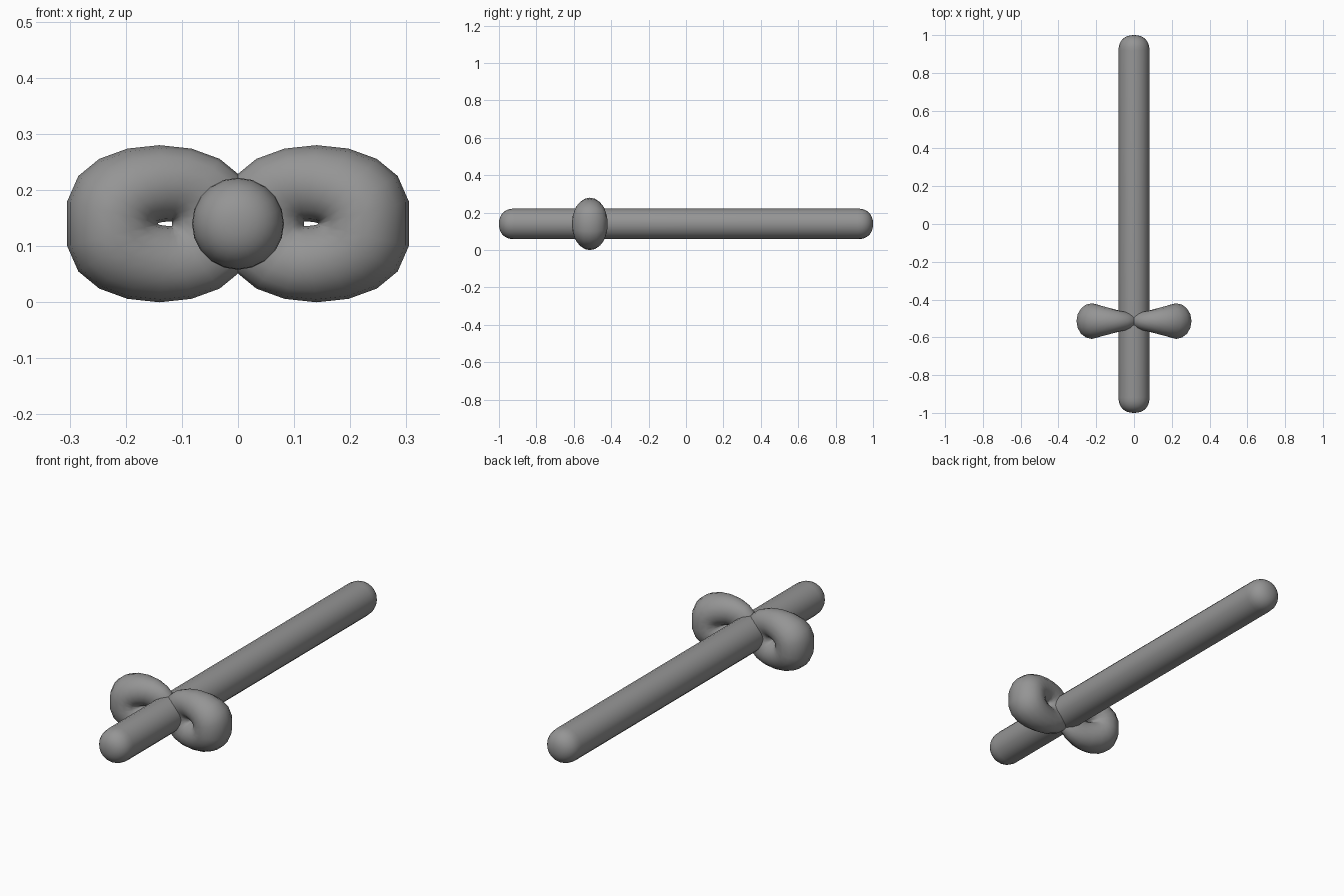
import bpy, bmesh, math

if "Cube" in bpy.data.objects:
    bpy.data.objects.remove(bpy.data.objects["Cube"])

grey = bpy.data.materials.new("grey")
grey.diffuse_color = (0.3, 0.3, 0.3, 1)
grey.use_nodes = True
grey.node_tree.nodes["Principled BSDF"].inputs["Base Color"].default_value = grey.diffuse_color
MID_Z = 0.14


def spow(v, p):
    return math.copysign(abs(v) ** p, v)


def finish(name, bm):
    bmesh.ops.remove_doubles(bm, verts=bm.verts, dist=1e-5)
    bmesh.ops.recalc_face_normals(bm, faces=bm.faces)
    mesh = bpy.data.meshes.new(name)
    bm.to_mesh(mesh)
    bm.free()
    mesh.materials.append(grey)
    mesh.shade_smooth()
    obj = bpy.data.objects.new(name, mesh)
    bpy.context.collection.objects.link(obj)
    return obj


def skin(bm, rings, closed):
    """Bridge equal closed rings with quads."""
    rows = [[bm.verts.new(p) for p in r] for r in rings]
    n = len(rows[0])
    for i in range(len(rows) if closed else len(rows) - 1):
        a, b = rows[i], rows[(i + 1) % len(rows)]
        for j in range(n):
            k = (j + 1) % n
            bm.faces.new((a[j], a[k], b[k], b[j]))


# Long rod with domed ends, turned around the y axis
R, CAP, SIDES, STEPS = 0.082, 0.082, 20, 8
dome = []
for i in range(STEPS + 1):
    t = math.pi / 2 * i / STEPS
    dome.append((1 - CAP + CAP * spow(math.cos(t), 0.88), R * spow(math.sin(t), 0.88)))
profile = dome + [(-y, r) for y, r in reversed(dome)]
bm = bmesh.new()
skin(bm, [[(r * math.cos(2 * math.pi * j / SIDES), y,
            MID_Z + r * math.sin(2 * math.pi * j / SIDES)) for j in range(SIDES)]
          for y, r in profile], False)
finish("rod", bm)


# Bow loops: pinched rings that get thinner toward the rod
def bow_loop(name, side):
    rings = []
    for i in range(18):
        u = math.radians(10 + 20 * i)
        ox, oz = 0.14 + 0.167 * math.cos(u), 0.14 * spow(math.sin(u), 0.72)
        ix, iz = 0.118 + 0.025 * max(0, math.cos(u)), 0.004 * math.sin(u)
        cx, cz = (ox + ix) / 2, (oz + iz) / 2
        half_y = 0.035 + 0.265 * cx
        ring = []
        for j in range(16):
            v = 2 * math.pi * j / 16
            c = math.cos(v)
            ring.append((side * (cx + (ox - ix) / 2 * c),
                         -0.514 + half_y * math.sin(v),
                         MID_Z + cz + (oz - iz) / 2 * c))
        rings.append(ring)
    bm = bmesh.new()
    skin(bm, rings, True)
    finish(name, bm)


bow_loop("right_loop", 1)
bow_loop("left_loop", -1)
